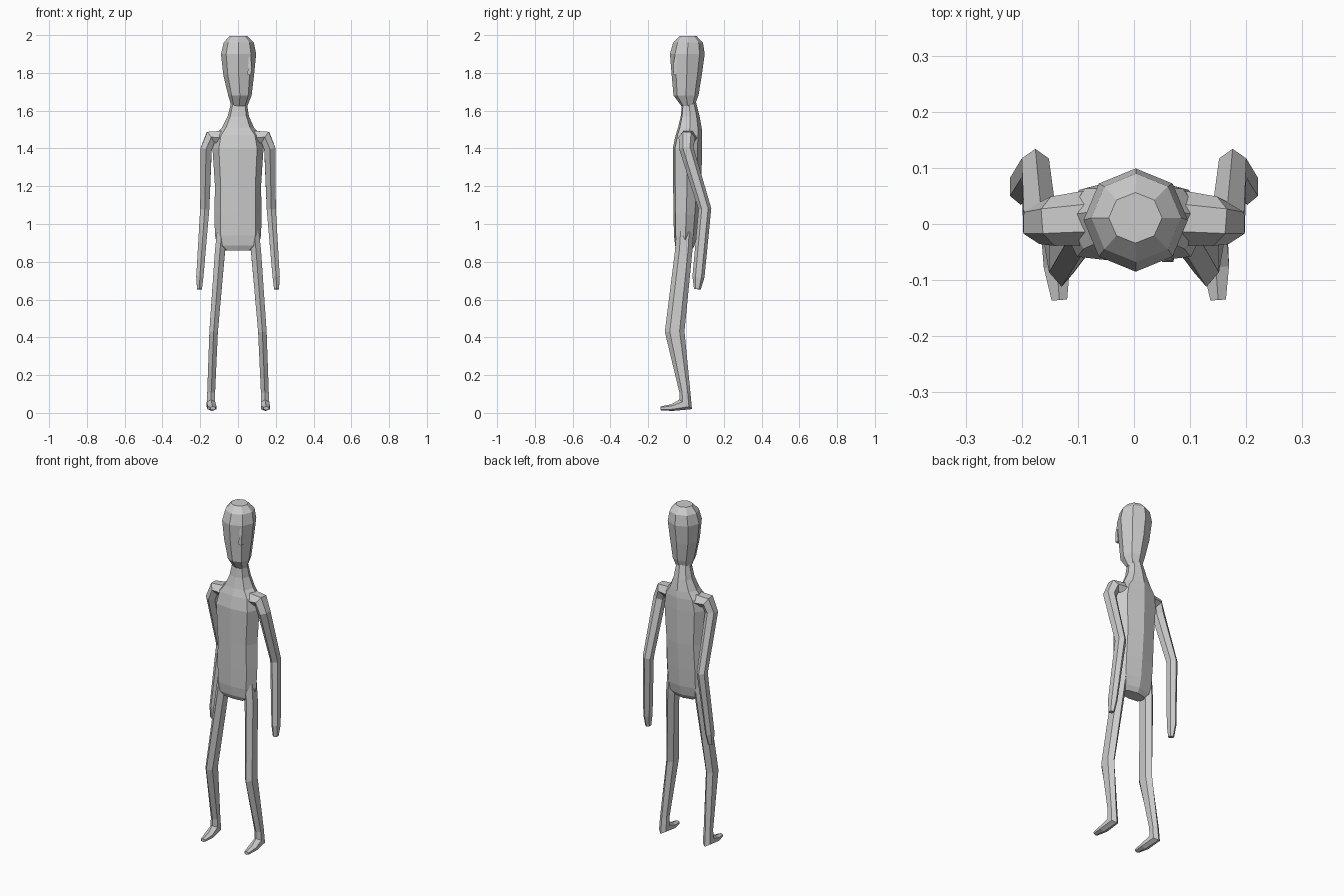
import bpy, bmesh, math
from mathutils import Vector

if "Cube" in bpy.data.objects:
    bpy.data.objects.remove(bpy.data.objects["Cube"])

X, Y = Vector((1, 0, 0)), Vector((0, 1, 0))


def ngon(n, off=0.0):
    return [(math.cos(off + math.tau * i / n), math.sin(off + math.tau * i / n)) for i in range(n)]


def loft(name, rings, ref, profile):
    """Skin a profile along rings of (point, half size along ref, half size across)."""
    bm = bmesh.new()
    pts = [Vector(r[0]) for r in rings]
    loops = []
    for i, (_, ru, rv) in enumerate(rings):
        t = Vector()
        if i > 0:
            t += (pts[i] - pts[i - 1]).normalized()
        if i < len(pts) - 1:
            t += (pts[i + 1] - pts[i]).normalized()
        t.normalize()
        u = (ref - t * ref.dot(t)).normalized()
        v = t.cross(u)
        loops.append([bm.verts.new(pts[i] + u * a * ru + v * b * rv) for a, b in profile])
    n = len(profile)
    for a, b in zip(loops, loops[1:]):
        for k in range(n):
            bm.faces.new((a[k], a[(k + 1) % n], b[(k + 1) % n], b[k]))
    bm.faces.new(loops[0])
    bm.faces.new(loops[-1])
    bmesh.ops.recalc_face_normals(bm, faces=bm.faces)
    mesh = bpy.data.meshes.new(name)
    bm.to_mesh(mesh)
    bm.free()
    obj = bpy.data.objects.new(name, mesh)
    bpy.context.collection.objects.link(obj)
    return obj


def upright(name, rows, profile):
    """Stack of level rings: (z, x0, x1, y0, y1)."""
    bm_rings = [(z, (x0 + x1) / 2, (y0 + y1) / 2, (x1 - x0) / 2, (y1 - y0) / 2)
                for z, x0, x1, y0, y1 in rows]
    obj = loft(name, [((0, 0, r[0]), r[3], r[4]) for r in bm_rings], X, profile)
    n = len(profile)
    for i, r in enumerate(bm_rings):
        for k in range(n):
            obj.data.vertices[i * n + k].co += Vector((r[1], r[2], 0))
    return obj


# torso and neck: broad flat front, ridged back
body = [(1, 0), (.72, .68), (0, 1), (-.72, .68), (-1, 0), (-.75, -.85), (0, -1), (.75, -.85)]
upright("torso", [
    (.86, -.075, .075, -.045, .030),
    (.885, -.110, .110, -.057, .045),
    (.94, -.122, .122, -.064, .058),
    (1.05, -.125, .125, -.066, .068),
    (1.20, -.122, .122, -.068, .080),
    (1.40, -.135, .135, -.070, .086),
    (1.47, -.120, .120, -.055, .086),
    (1.51, -.085, .085, -.042, .083),
    (1.57, -.055, .058, -.028, .072),
    (1.65, -.035, .045, -.020, .052),
], body)

# head, turned to one side
upright("head", [
    (1.625, -.035, .050, -.025, .045),
    (1.68, -.052, .072, -.066, .066),
    (1.79, -.078, .085, -.076, .084),
    (1.90, -.090, .096, -.085, .099),
    (1.96, -.076, .084, -.068, .090),
    (1.995, -.045, .050, -.034, .056),
], ngon(8))

# nose ridge on the turned face
loft("nose", [
    ((.061, -.051, 1.91), .006, .008),
    ((.063, -.058, 1.85), .011, .012),
    ((.060, -.058, 1.79), .014, .014),
], Vector((1, -1, 0)), ngon(4))

# arms bend back at the elbow, legs bend forward at the knee
for s, side in ((1, "left"), (-1, "right")):
    loft(side + "_arm", [
        ((s * .07, .012, 1.455), .050, .045),
        ((s * .145, .005, 1.458), .044, .040),
        ((s * .168, .002, 1.40), .038, .034),
        ((s * .176, .100, 1.08), .034, .028),
        ((s * .202, .066, .72), .032, .022),
        ((s * .204, .060, .655), .018, .015),
    ], Y, ngon(6))
    toe = .150 if s > 0 else .133
    loft(side + "_leg", [
        ((s * .085, -.006, .96), .030, .045),
        ((s * .095, -.012, .86), .031, .046),
        ((s * .129, -.060, .43), .026, .052),
        ((s * .142, -.006, .11), .024, .029),
        ((s * .143, -.002, .045), .026, .042),
        ((s * (toe + .142) / 2, -.075, .028), .027, .018),
        ((s * toe, -.135, .024), .016, .010),
    ], X, ngon(6, math.pi / 6))
